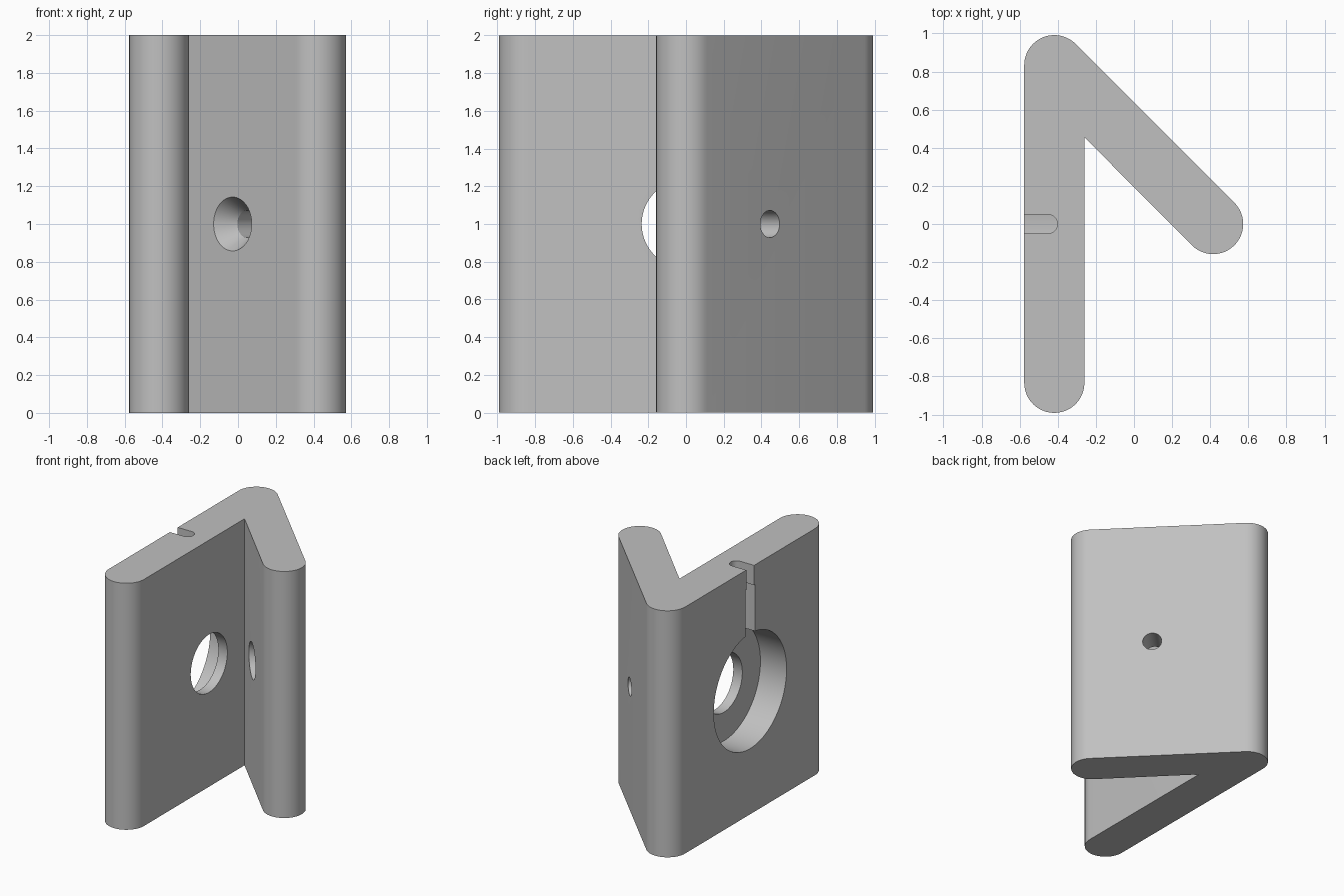
import bpy, bmesh
from math import radians, cos, sin
from mathutils import Vector

if "Cube" in bpy.data.objects:
    bpy.data.objects.remove(bpy.data.objects["Cube"])

RADIUS = 0.158
LEG_X, LEG_Y = -0.418, 0.833   # centre of the rounded corner
HEIGHT = 2.0

grey = bpy.data.materials.new("plain grey")
grey.use_nodes = True
colour = (0.53, 0.53, 0.53, 1)
grey.diffuse_color = colour
grey.node_tree.nodes["Principled BSDF"].inputs["Base Color"].default_value = colour


def arc(x, y, r, start, end, steps=24):
    angles = [radians(start + (end - start) * i / steps) for i in range(steps + 1)]
    return [(x + r * cos(a), y + r * sin(a)) for a in angles]


def make_object(name, bm):
    bmesh.ops.recalc_face_normals(bm, faces=bm.faces)
    mesh = bpy.data.meshes.new(name)
    bm.to_mesh(mesh)
    bm.free()
    mesh.materials.append(grey)
    obj = bpy.data.objects.new(name, mesh)
    bpy.context.collection.objects.link(obj)
    return obj


def prism(name, outline, bottom, top):
    bm = bmesh.new()
    face = bm.faces.new([bm.verts.new((x, y, bottom)) for x, y in outline])
    new = bmesh.ops.extrude_face_region(bm, geom=[face])["geom"]
    verts = [v for v in new if isinstance(v, bmesh.types.BMVert)]
    bmesh.ops.translate(bm, verts=verts, vec=(0, 0, top - bottom))
    return make_object(name, bm)


def drill(name, start, direction, sections):
    """Round cutter with (distance, radius) sections along a direction."""
    turn = Vector(direction).to_track_quat("Z", "Y")
    bm = bmesh.new()
    rings = []
    for d, r in sections:
        rings.append([bm.verts.new(Vector(start) + turn @ Vector((x, y, d)))
                      for x, y in arc(0, 0, r, 0, 360, 64)[:-1]])
    for a, b in zip(rings, rings[1:]):
        for i in range(len(a)):
            j = (i + 1) % len(a)
            bm.faces.new((a[i], a[j], b[j], b[i]))
    bm.faces.new(rings[0])
    bm.faces.new(rings[-1])
    return make_object(name, bm)


def slot(name, half_width, bottom, top):
    outline = [(-0.8, half_width), (-0.8, -half_width)]
    outline += arc(-0.402 - half_width, 0, half_width, -90, 90)
    return prism(name, outline, bottom, top)


# Angled bracket: two round-ended legs meeting in a sharp inner corner
outline = arc(LEG_X, -LEG_Y, RADIUS, 180, 360)
outline += [(LEG_X + RADIUS, 0.455)]
outline += arc(0.415, 0, RADIUS, 225, 405)
outline += arc(LEG_X, LEG_Y, RADIUS, 45, 180)
bracket = prism("angled_bracket", outline, 0, HEIGHT)

# Stepped bore, countersunk screw hole and wire slot
mid = HEIGHT / 2
inner = (-0.029, 0.222, mid)   # screw axis on the inner face
cutters = [
    drill("stepped_bore", (LEG_X - RADIUS, 0, mid), (1, 0, 0),
          [(-0.2, 0.467), (0.235, 0.467), (0.235, 0.235), (0.4, 0.235)]),
    drill("screw_hole", inner, (1, 1, 0),
          [(-0.05, 0.143), (0, 0.143), (0.108, 0.072), (0.45, 0.072)]),
    slot("slot_top", 0.05, 1.8, 2.2),
    slot("slot_lower", 0.062, 1.3, 1.84),
]
bpy.context.view_layer.objects.active = bracket
for cutter in cutters:
    cutter.hide_render = True
    mod = bracket.modifiers.new(cutter.name, "BOOLEAN")
    mod.operation = "DIFFERENCE"
    mod.solver = "EXACT"
    mod.object = cutter
    bpy.ops.object.modifier_apply(modifier=mod.name)
    bpy.data.objects.remove(cutter)

bpy.ops.object.select_all(action="DESELECT")
bracket.select_set(True)
bpy.ops.object.shade_smooth_by_angle(angle=radians(25))
